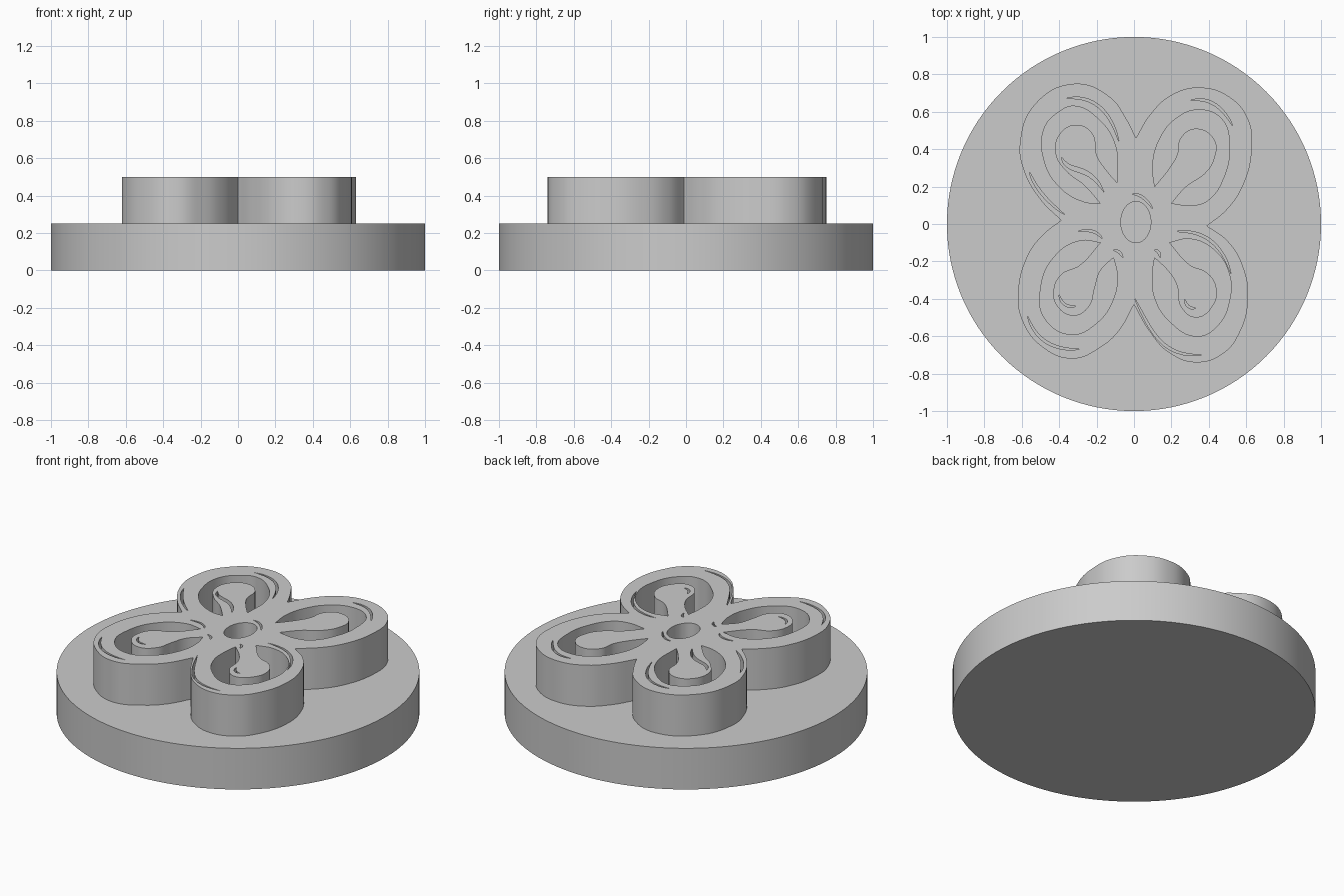
import bpy
import bmesh
import math
from mathutils import Vector

BASE_TOP = 0.25
FLOWER_TOP = 0.5
UNIT = 0.01  # plan points below are in hundredths

cube = bpy.data.objects.get("Cube")
if cube:
    bpy.data.objects.remove(cube)

grey = bpy.data.materials.new("plain grey")
grey.use_nodes = True
grey.diffuse_color = (0.6, 0.6, 0.6, 1)
grey.node_tree.nodes["Principled BSDF"].inputs["Base Color"].default_value = grey.diffuse_color


def finish(obj):
    """Give the object its material and smooth sides with sharp rims."""
    obj.data.materials.clear()
    obj.data.materials.append(grey)
    bpy.ops.object.select_all(action="DESELECT")
    obj.select_set(True)
    bpy.context.view_layer.objects.active = obj
    bpy.ops.object.shade_smooth_by_angle(angle=math.radians(30))


def add_loop(curve, points, corners):
    """Closed smooth loop, with straight handles at the corner indices."""
    spline = curve.splines.new("BEZIER")
    spline.bezier_points.add(len(points) - 1)
    spline.use_cyclic_u = True
    for i, (knot, p) in enumerate(zip(spline.bezier_points, points)):
        knot.co = (p[0] * UNIT, p[1] * UNIT, 0)
        kind = "VECTOR" if i in corners else "AUTO"
        knot.handle_left_type = knot.handle_right_type = kind


def through(points, t):
    """Smooth path through evenly spaced points (t runs from 0 to 1)."""
    last = len(points) - 1
    total = Vector((0, 0))
    for i, p in enumerate(points):
        weight = 1.0
        for j in range(last + 1):
            if j != i:
                weight *= (t * last - j) / (i - j)
        total += Vector(p) * weight
    return total


def add_slit(curve, points, half_width, steps=8):
    """Thin crescent cut that tapers to a tip at both ends."""
    sides = ([], [])
    for k in range(1, steps):
        t = k / steps
        along = through(points, t + 0.01) - through(points, t - 0.01)
        across = Vector((-along.y, along.x)).normalized() * half_width
        across *= math.sqrt(math.sin(math.pi * t))
        sides[0].append(through(points, t) + across)
        sides[1].append(through(points, t) - across)
    outline = [points[0], *sides[0], points[-1], *reversed(sides[1])]
    add_loop(curve, outline, (0, steps))


# Round base
bpy.ops.mesh.primitive_cylinder_add(vertices=128, radius=1, depth=BASE_TOP,
                                    location=(0, 0, BASE_TOP / 2))
base = bpy.context.object
base.name = "round_base"
finish(base)

# Flower plate: a filled profile whose inner loops become openings
profile = bpy.data.curves.new("flower", "CURVE")
profile.dimensions = "2D"
profile.fill_mode = "BOTH"
profile.resolution_u = 8
profile.extrude = (FLOWER_TOP - BASE_TOP) / 2

# Outer edge of each petal, starting with the notch before it
petal_edges = [
    [(1, 46), (9, 59), (20, 69), (35, 73), (51, 68), (61, 56), (63, 40), (58, 20), (49, 7)],
    [(39, -1), (50, -9), (58, -22), (61, -40), (56, -59), (48, -69), (34, -74), (19, -69), (8, -57)],
    [(0, -43), (-8, -57), (-18, -66), (-33, -72), (-50, -65), (-60, -51), (-62, -37), (-57, -17), (-49, -6)],
    [(-39, 2), (-50, 13), (-59, 29), (-61, 43), (-53, 64), (-32, 75), (-13, 68), (-4, 56)],
]
outer, notches = [], []
for edge in petal_edges:
    notches.append(len(outer))
    outer += edge
add_loop(profile, outer, notches)

# Horseshoe opening in each petal: outer wall, then around the club-shaped stamen
openings = [
    ([(11, 20), (10, 32), (14, 46), (22, 56), (34, 61), (47, 56), (51, 41), (48, 25), (40, 13), (32, 10)],
     [(20, 11), (28, 20), (38, 27), (43, 35), (43, 45), (33, 51), (25, 46), (23, 37), (19, 30)]),
    ([(19, -10), (30, -8), (43, -14), (51, -27), (51, -41), (45, -54), (34, -60), (19, -52), (11, -39), (10, -26)],
     [(11, -18), (19, -26), (23, -33), (25, -44), (33, -50), (42, -44), (44, -34), (39, -26), (30, -22)]),
    ([(-11, -18), (-9, -27), (-11, -40), (-20, -53), (-34, -59), (-48, -50), (-50, -35), (-43, -18), (-29, -9)],
     [(-18, -10), (-29, -22), (-39, -27), (-43, -35), (-41, -44), (-32, -49), (-24, -44), (-21, -34), (-18, -25)]),
    ([(-18, 11), (-27, 12), (-40, 20), (-48, 34), (-48, 51), (-40, 60), (-32, 63), (-19, 56), (-10, 42)],
     [(-9, 22), (-15, 29), (-20, 37), (-22, 48), (-30, 53), (-39, 49), (-42, 38), (-36, 28), (-27, 21)]),
]
for wall, stamen in openings:
    add_loop(profile, wall + stamen, (0, len(wall)))

# Oval centre hole
centre = [(1 + 8 * math.cos(a), 1 + 11 * math.sin(a))
          for a in (math.tau * k / 16 for k in range(16))]
add_loop(profile, centre, ())

# Fine carved lines on the petals, the stamens and around the centre
petal_lines = [
    [(30, 66), (43, 64), (53, 52)],
    [(22, -4), (41, -9), (52, -27)],
    [(0, -39), (9, -56), (20, -67), (38, -70)],
    [(-29, -67), (-47, -63), (-57, -49)],
    [(-56, 28), (-49, 16), (-37, 5)],
    [(-37, 67), (-19, 63), (-8, 44)],
]
short_lines = [
    [(-1, 16), (5, 14), (10, 8)],
    [(-30, -4), (-22, -4), (-17, -8)],
    [(-11, -14), (-8, -15), (-6, -18)],
    [(11, -14), (13, -15), (14, -18)],
    [(-40, -38), (-37, -43), (-31, -44)],
    [(27, -40), (29, -44), (33, -45)],
]
for line in petal_lines:
    add_slit(profile, line, 0.7)
for line in short_lines:
    add_slit(profile, line, 0.6)
add_slit(profile, [(-39, 36), (-33, 30), (-25, 27), (-16, 17)], 1.2)

flower = bpy.data.objects.new("flower_plate", profile)
flower.location.z = (BASE_TOP + FLOWER_TOP) / 2
bpy.context.collection.objects.link(flower)
bpy.ops.object.select_all(action="DESELECT")
flower.select_set(True)
bpy.context.view_layer.objects.active = flower
bpy.ops.object.convert(target="MESH")
flower = bpy.context.object

# Weld caps to walls so the rims shade cleanly
bm = bmesh.new()
bm.from_mesh(flower.data)
bmesh.ops.remove_doubles(bm, verts=bm.verts, dist=0.0001)
bmesh.ops.recalc_face_normals(bm, faces=bm.faces)
bm.to_mesh(flower.data)
bm.free()
finish(flower)
